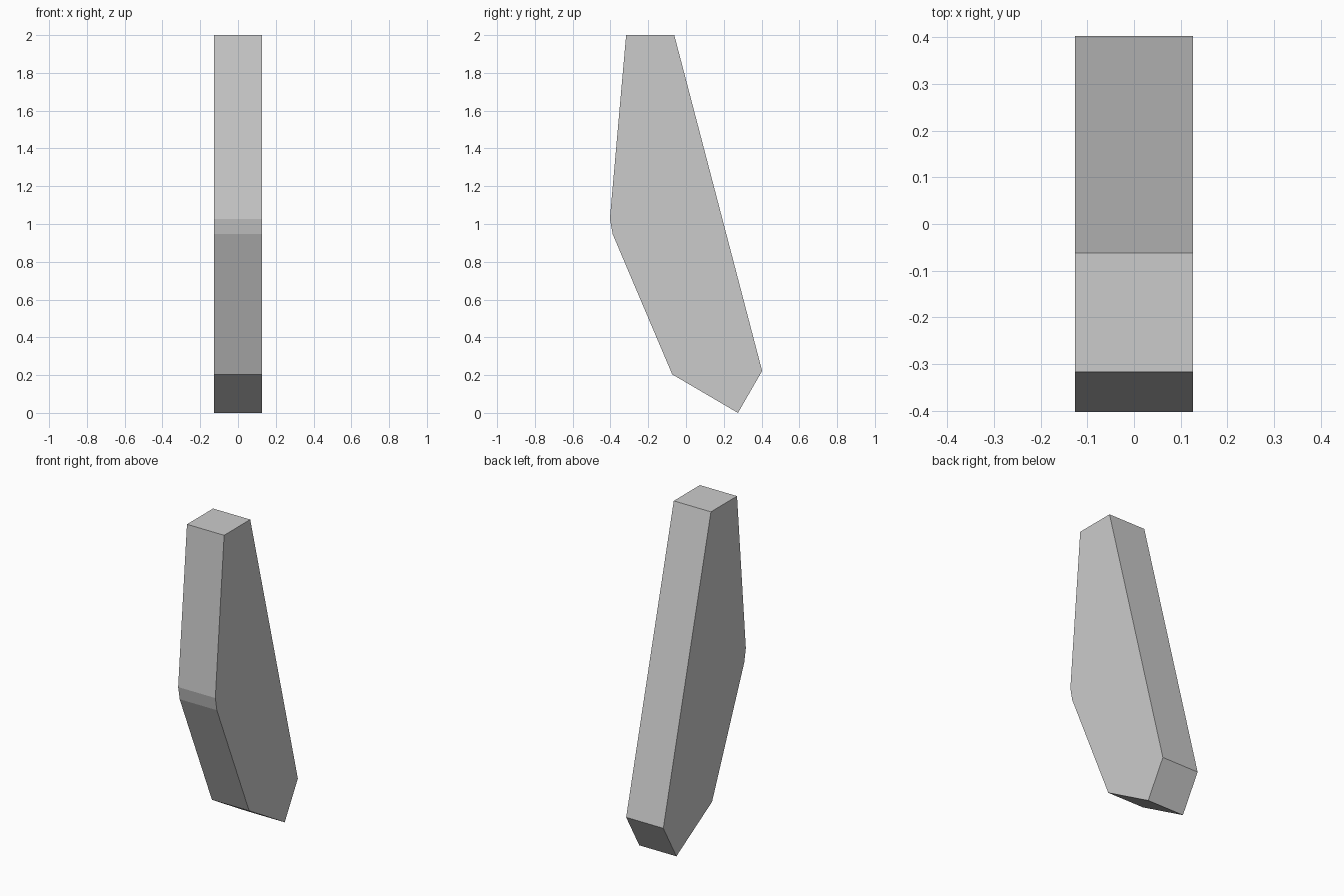
import bpy
import bmesh

if "Cube" in bpy.data.objects:
    bpy.data.objects.remove(bpy.data.objects["Cube"])

HALF_WIDTH = 0.127

# Side outline (y, z), counter-clockwise seen from +x
PROFILE = [
    (0.275, 0.0), (0.403, 0.222), (-0.062, 2.0), (-0.317, 2.0),
    (-0.403, 1.027), (-0.388, 0.946), (-0.073, 0.204),
]


def extruded_profile(name, profile, half_width):
    bm = bmesh.new()
    side = bm.faces.new([bm.verts.new((-half_width, y, z)) for y, z in profile])
    grown = bmesh.ops.extrude_face_region(bm, geom=[side], use_keep_orig=True)
    moved = [v for v in grown["geom"] if isinstance(v, bmesh.types.BMVert)]
    bmesh.ops.translate(bm, verts=moved, vec=(2 * half_width, 0, 0))
    bmesh.ops.recalc_face_normals(bm, faces=bm.faces)
    mesh = bpy.data.meshes.new(name)
    bm.to_mesh(mesh)
    bm.free()
    obj = bpy.data.objects.new(name, mesh)
    bpy.context.collection.objects.link(obj)
    return obj


# Flat-faced angled slab
extruded_profile("angled_slab", PROFILE, HALF_WIDTH)
